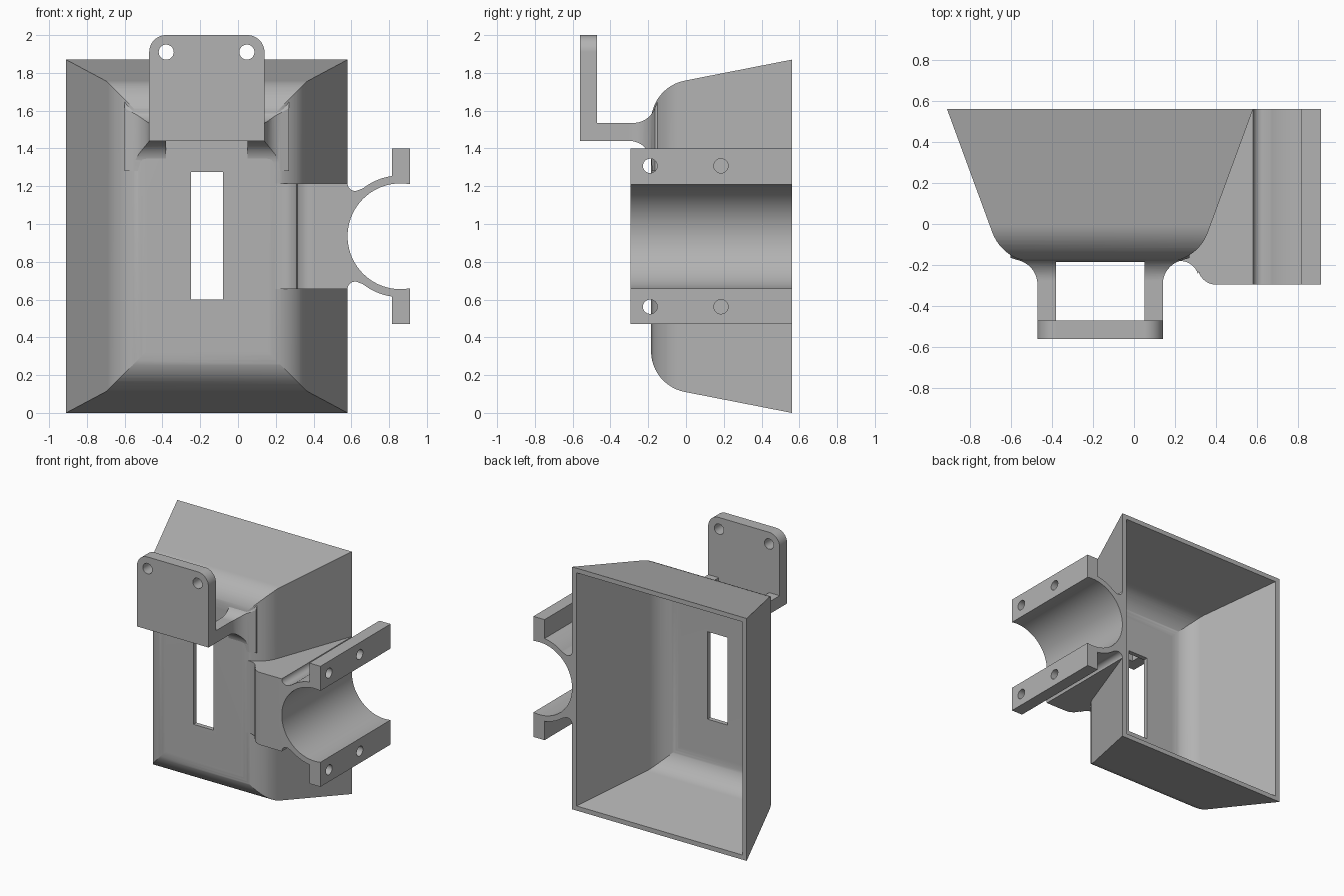
import bpy, bmesh
from math import sin, cos, tan, pi, radians, sqrt
from mathutils import Vector

if "Cube" in bpy.data.objects:
    bpy.data.objects.remove(bpy.data.objects["Cube"])

grey = bpy.data.materials.new("plain grey")
grey.use_nodes = True
GREY = (0.45, 0.45, 0.45, 1)
grey.diffuse_color = GREY
grey.node_tree.nodes["Principled BSDF"].inputs["Base Color"].default_value = GREY

CX, CZ = -0.165, 0.935          # hood centre
FRONT, BACK = -0.185, 0.56      # hood depth
WALL = 0.035


def arc(u, v, r, a0, a1, n=16):
    """Points on an arc, angles in degrees."""
    angles = [radians(a0 + (a1 - a0) * i / n) for i in range(n + 1)]
    return [(u + r * cos(a), v + r * sin(a)) for a in angles]


def rounded(points, n=12):
    """Closed profile; a third number on a point is its fillet radius."""
    out = []
    for i, p in enumerate(points):
        c = Vector(p[:2])
        if len(p) == 2:
            out.append(tuple(c))
            continue
        a = (Vector(points[i - 1][:2]) - c).normalized()
        b = (Vector(points[(i + 1) % len(points)][:2]) - c).normalized()
        half = a.angle(b) / 2
        mid = c + (a + b).normalized() * p[2] / sin(half)
        start = c + a * p[2] / tan(half) - mid
        end = c + b * p[2] / tan(half) - mid
        sweep = start.angle(end)
        for k in range(n + 1):
            t = k / n
            q = (start * sin((1 - t) * sweep) + end * sin(t * sweep)) / sin(sweep)
            out.append(tuple(mid + q))
    return out


def prism(name, profile, axis, lo, hi):
    """Extrude a profile along an axis; it lies in the other two axes, in order."""
    bm = bmesh.new()
    place = {"x": lambda u, v, w: (w, u, v),
             "y": lambda u, v, w: (u, w, v),
             "z": lambda u, v, w: (u, v, w)}[axis]
    ends = [[bm.verts.new(place(u, v, w)) for u, v in profile] for w in (lo, hi)]
    for ring in ends:
        bm.faces.new(ring)
    for i in range(len(profile)):
        bm.faces.new((ends[0][i - 1], ends[0][i], ends[1][i], ends[1][i - 1]))
    bmesh.ops.recalc_face_normals(bm, faces=bm.faces)
    mesh = bpy.data.meshes.new(name)
    bm.to_mesh(mesh)
    bm.free()
    ob = bpy.data.objects.new(name, mesh)
    bpy.context.collection.objects.link(ob)
    mesh.materials.append(grey)
    return ob


def combine(ob, tool, operation="DIFFERENCE"):
    """Apply a boolean and throw the tool away."""
    mod = ob.modifiers.new("cut", "BOOLEAN")
    mod.operation, mod.solver, mod.object = operation, "EXACT", tool
    bpy.context.view_layer.update()
    graph = bpy.context.evaluated_depsgraph_get()
    mesh = bpy.data.meshes.new_from_object(ob.evaluated_get(graph))
    ob.modifiers.clear()
    ob.data = mesh
    bpy.data.objects.remove(tool)
    return ob


def finish(ob):
    ob.data.shade_smooth()
    ob.data.set_sharp_from_angle(angle=radians(25))
    mod = ob.modifiers.new("normals", "WEIGHTED_NORMAL")
    mod.keep_sharp = True


def hood_solid(name, inset, back):
    """Mitred funnel: the crossing of a plan profile and a side profile."""
    def section(centre, half, slope):
        def width(y):
            return half - (BACK - y) * slope - inset * sqrt(1 + slope ** 2)
        front = FRONT + inset
        wf, wb, r = width(front), width(back), 0.22 - inset
        return rounded([(centre - wb, back), (centre - wf, front, r),
                        (centre + wf, front, r), (centre + wb, back)])
    plan = section(CX, 0.745, 0.367)
    side = [(y, z) for z, y in section(CZ, 0.935, 0.196)]
    return combine(prism(name, plan, "z", -1, 3),
                   prism("side", side, "x", -2, 2), "INTERSECT")


# Hollow hood with a slot in its front
hood = hood_solid("hood", 0, BACK)
combine(hood, hood_solid("cavity", WALL, 0.7))
slot = [(-0.25, 0.6), (-0.08, 0.6), (-0.08, 1.275), (-0.25, 1.275)]
combine(hood, prism("slot", slot, "y", -0.4, 0))
finish(hood)

# Upright mounting plate with two holes
plate = prism("mounting_plate", rounded([(-0.47, 1.44), (0.14, 1.44),
              (0.14, 2, 0.09), (-0.47, 2, 0.09)]), "y", -0.56, -0.47)
for x in (-0.38, 0.047):
    combine(plate, prism("hole", arc(x, 1.91, 0.04, 0, 345, 23), "y", -0.7, -0.3))
finish(plate)

# Two arms that flare into the hood
for name, s in (("right_arm", -1), ("left_arm", 1)):
    plan = rounded([(CX + s * u, v, *r) for u, v, *r in (
        (0.215, -0.471), (0.305, -0.471), (0.305, -0.205, 0.12),
        (0.435, -0.165), (0.435, 0), (0.215, 0))])
    side = rounded([(-0.48, 1.44), (-0.48, 1.535), (-0.2, 1.535, 0.12),
                    (-0.145, 1.66), (0, 1.66), (0, 1.28), (-0.18, 1.28),
                    (-0.187, 1.44, 0.12)])
    arm = combine(prism(name, plan, "z", 1, 2),
                  prism("side", side, "x", -1, 1), "INTERSECT")
    finish(combine(arm, hood_solid("core", WALL / 2, 0.7)))

# Half-round clamp on the left, blended into the hood
BORE_X = 0.86
upper = [(0.1, 0.278), *arc(0.62, 0.28, 0.04, 180, 300, 10),
         *arc(BORE_X, 0, 0.322, 128, 98), (0.815, 0.465), (0.91, 0.465)]
outline = [(x, CZ + h) for x, h in upper] + [(x, CZ - h) for x, h in reversed(upper)]
plan = [(0.1, BACK), (0.1, -0.18), *arc(0.225, -0.27, 0.09, 90, 19, 10),
        *arc(0.4, -0.205, 0.09, 199, 270, 10), (0.95, -0.295), (0.95, BACK)]
clamp = combine(prism("clamp", outline, "y", -0.6, 0.8),
                prism("plan", plan, "z", 0, 2), "INTERSECT")
combine(clamp, prism("bore", arc(BORE_X, CZ, 0.28, 0, 355, 71), "y", -1, 1))
combine(clamp, hood_solid("core", WALL / 2, 0.7))
for y in (-0.19, 0.185):
    for h in (-0.373, 0.373):
        hole = arc(y, CZ + h, 0.038, 0, 345, 23)
        combine(clamp, prism("hole", hole, "x", 0.75, 1))
finish(clamp)
